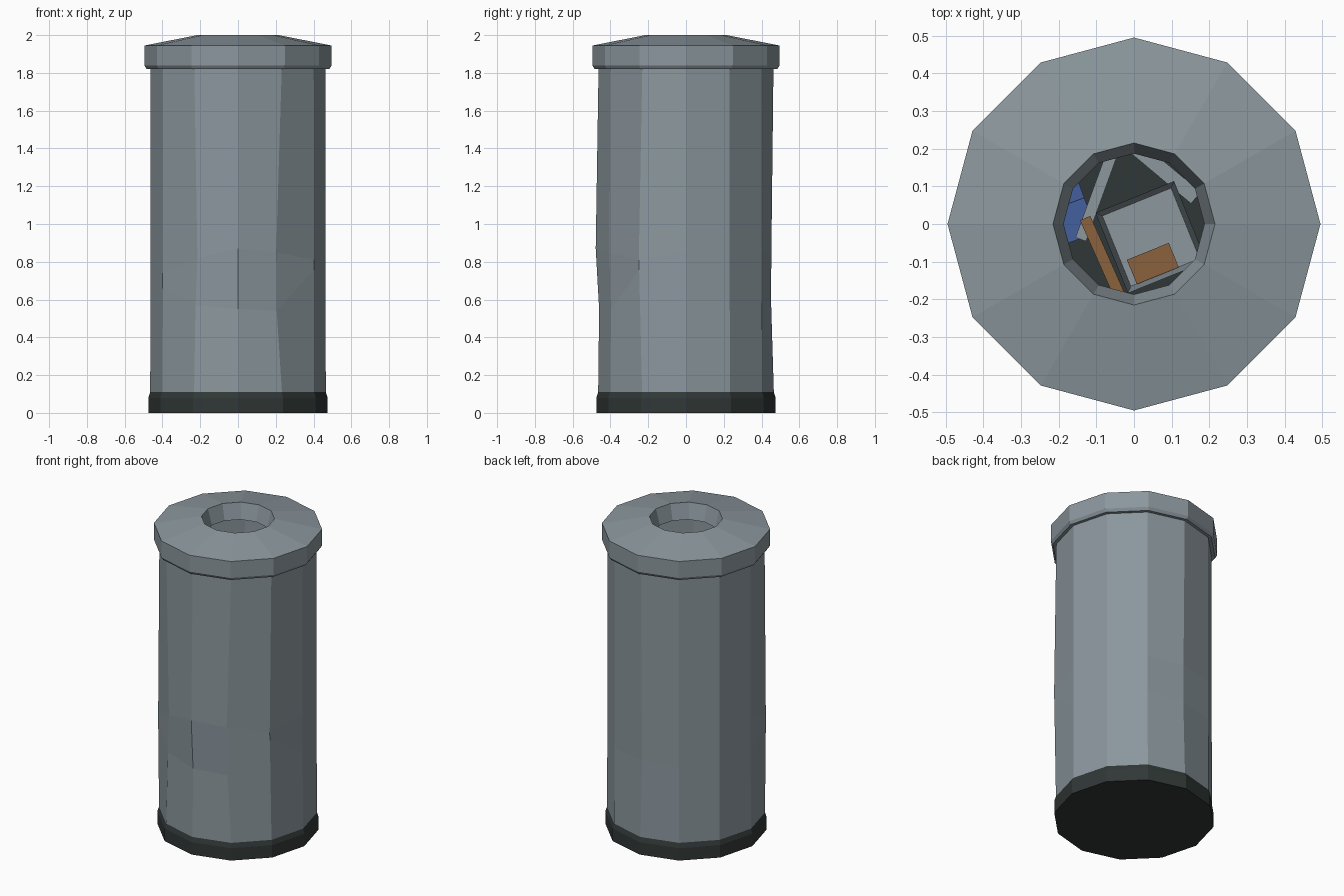
import bpy, bmesh, math
from mathutils import Matrix, Vector

if "Cube" in bpy.data.objects:
    bpy.data.objects.remove(bpy.data.objects["Cube"])

SIDES = 12


def material(name, rgb):
    m = bpy.data.materials.new(name)
    m.diffuse_color = (*rgb, 1)
    m.use_nodes = True
    m.node_tree.nodes["Principled BSDF"].inputs["Base Color"].default_value = m.diffuse_color
    return m


STEEL = material("grey_steel", (0.26, 0.31, 0.34))
DARK = material("dark_rubber", (0.030, 0.039, 0.037))
BLUE = material("blue_plastic", (0.07, 0.14, 0.42))
BROWN = material("brown_card", (0.26, 0.12, 0.045))


def finish(name, bm, mat):
    me = bpy.data.meshes.new(name)
    bm.to_mesh(me)
    bm.free()
    me.materials.append(mat)
    ob = bpy.data.objects.new(name, me)
    bpy.context.collection.objects.link(ob)
    return ob


def lathe(name, columns, mat, caps=False):
    """columns: for every side, a list of (x, y, z) from bottom to top."""
    bm = bmesh.new()
    cols = [[bm.verts.new(p) for p in c] for c in columns]
    for i, a in enumerate(cols):
        b = cols[(i + 1) % SIDES]
        for k in range(len(a) - 1):
            bm.faces.new((a[k], b[k], b[k + 1], a[k + 1]))
    if caps:
        bm.faces.new([c[0] for c in reversed(cols)])
        bm.faces.new([c[-1] for c in cols])
    return finish(name, bm, mat)


def at(i, r, z):
    a = 2 * math.pi * i / SIDES
    return (r * math.cos(a), r * math.sin(a), z)


def turned(profile):
    return [[at(i, r, z) for r, z in profile] for i in range(SIDES)]


# Base ring and floor
lathe("base", turned([(0.475, 0), (0.475, 0.08), (0.465, 0.11)]), DARK, caps=True)

# Lid with a sloping top and a funnel opening
lathe("lid", turned([(0.46, 1.82), (0.483, 1.82), (0.495, 1.838), (0.495, 1.945),
                     (0.215, 2.0), (0.187, 1.90)]), STEEL)

# Body with a dented front: lower and upper dent points by side number
dents = {
    7: [(-0.40, -0.245, 0.66), (-0.40, -0.245, 0.74)],
    8: [(-0.225, -0.395, 0.57), (-0.215, -0.40, 0.82)],
    9: [(0, -0.46, 0.55), (0, -0.478, 0.87)],
    10: [(0.205, -0.40, 0.54), (0.202, -0.405, 0.85)],
    11: [(0.402, -0.248, 0.76), (0.402, -0.25, 0.81)],
    3: [(0, 0.45, 0.6), (0, 0.452, 0.85)],
}
body = []
for i in range(SIDES):
    mid = dents.get(i, [at(i, 0.463, 0.6), at(i, 0.463, 0.85)])
    body.append([at(i, 0.465, 0.11), *mid, at(i, 0.463, 1.82)])
lathe("body", body, STEEL)


# Rubbish seen through the opening
def box(name, size, loc, rot, mat, open_top=False):
    bm = bmesh.new()
    bmesh.ops.create_cube(bm, size=1)
    bmesh.ops.scale(bm, vec=size, verts=bm.verts)
    if open_top:
        bm.faces.ensure_lookup_table()
        top = max(bm.faces, key=lambda f: f.calc_center_median().z)
        bmesh.ops.inset_region(bm, faces=[top], thickness=0.02)
        bmesh.ops.translate(bm, verts=top.verts, vec=(0, 0, -size[2] + 0.03))
    ob = finish(name, bm, mat)
    ob.location = loc
    ob.rotation_euler = [math.radians(a) for a in rot]
    return ob


box("open_carton", (0.225, 0.23, 0.30), (0.045, -0.035, 1.60), (0, 0, 22), STEEL, True)
box("carton_scrap", (0.12, 0.07, 0.03), (0.05, -0.105, 1.50), (0, 0, 22), BROWN)
box("card_sheet", (0.03, 0.22, 0.40), (-0.085, -0.085, 1.45), (0, 0, 24), BROWN)
box("blue_carton", (0.08, 0.10, 0.25), (-0.16, 0.03, 1.25), (10, 0, 20), BLUE)
box("metal_strip", (0.03, 0.30, 0.02), (-0.09, 0.10, 1.40), (0, 0, -20), STEEL)
box("metal_plank", (0.22, 0.04, 0.02), (0.08, 0.14, 1.40), (0, 0, -40), STEEL)
